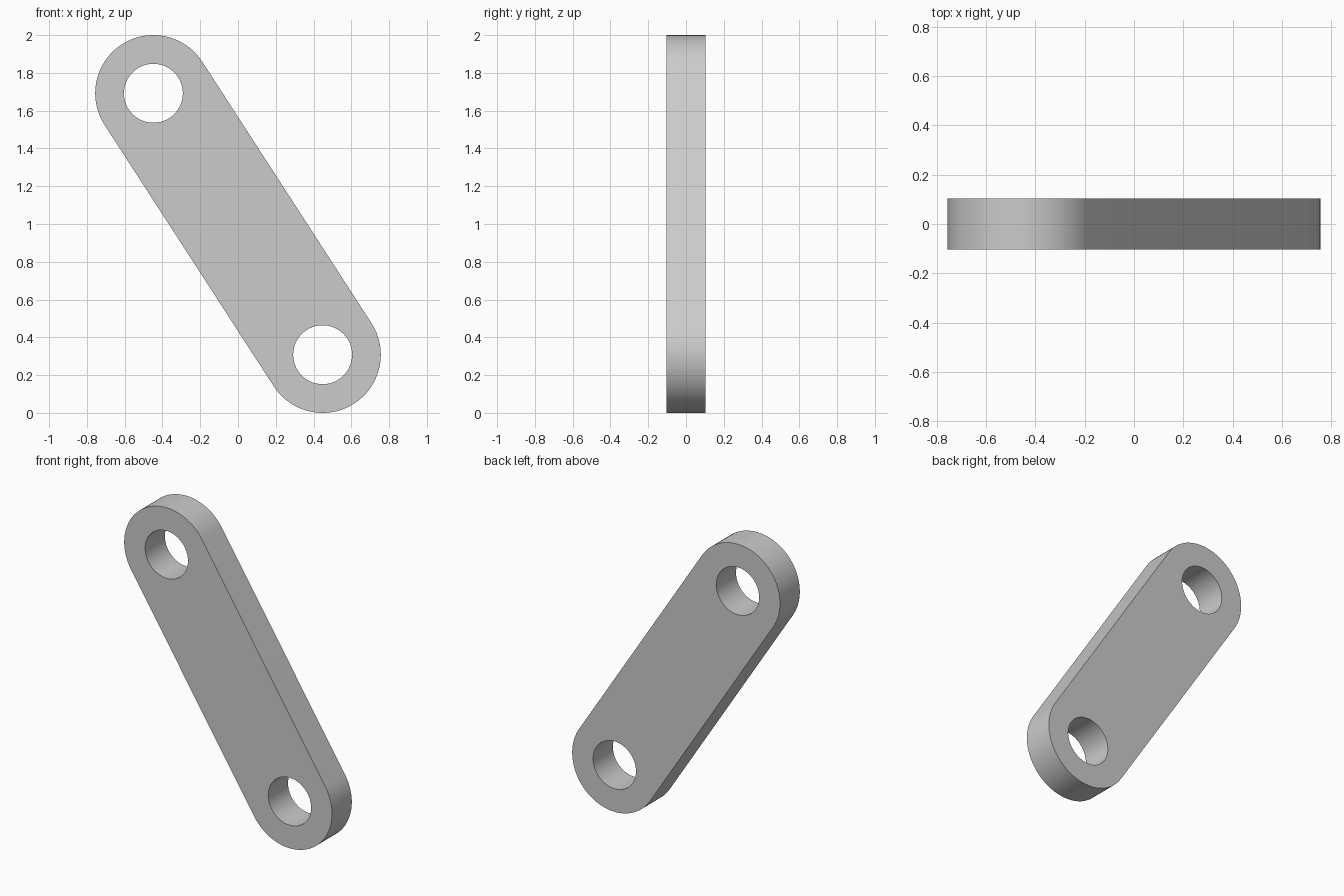
import bpy, bmesh
from math import atan2, cos, sin, pi
from mathutils import Vector

if "Cube" in bpy.data.objects:
    bpy.data.objects.remove(bpy.data.objects["Cube"])

CX, LOW, HIGH = 0.448, 0.308, 1.692   # pivot centres
R, HOLE, HALF = 0.308, 0.156, 0.103   # end radius, hole radius, half thickness
SEG = 48

bm = bmesh.new()


def arc(cx, cz, r, start, sweep, n):
    return [(cx + r * cos(start + sweep * i / n), -HALF, cz + r * sin(start + sweep * i / n))
            for i in range(n + 1)]


def loop(points):
    vs = [bm.verts.new(p) for p in points]
    return [bm.edges.new((vs[i - 1], vs[i])) for i in range(len(vs))]


# Rounded outline: two half circles joined by straight tangents
tilt = atan2(HIGH - LOW, -2 * CX)
edges = loop(arc(-CX, HIGH, R, tilt - pi / 2, pi, SEG)
             + arc(CX, LOW, R, tilt + pi / 2, pi, SEG))

# Pivot holes
for cx, cz in ((-CX, HIGH), (CX, LOW)):
    edges += loop(arc(cx, cz, HOLE, 0, 2 * pi, 64)[:-1])

# Fill the plate around the holes and give it thickness
bmesh.ops.triangle_fill(bm, edges=edges, use_beauty=True, normal=Vector((0, -1, 0)))
ext = bmesh.ops.extrude_face_region(bm, geom=bm.faces[:], use_keep_orig=True)
moved = [g for g in ext["geom"] if isinstance(g, bmesh.types.BMVert)]
bmesh.ops.translate(bm, verts=moved, vec=(0, 2 * HALF, 0))
bmesh.ops.recalc_face_normals(bm, faces=bm.faces[:])

mesh = bpy.data.meshes.new("link_arm")
bm.to_mesh(mesh)
bm.free()
link = bpy.data.objects.new("link_arm", mesh)
bpy.context.collection.objects.link(link)

# Smooth rims, crisp edges
bpy.context.view_layer.objects.active = link
link.select_set(True)
bpy.ops.object.shade_smooth_by_angle(angle=pi / 6)
